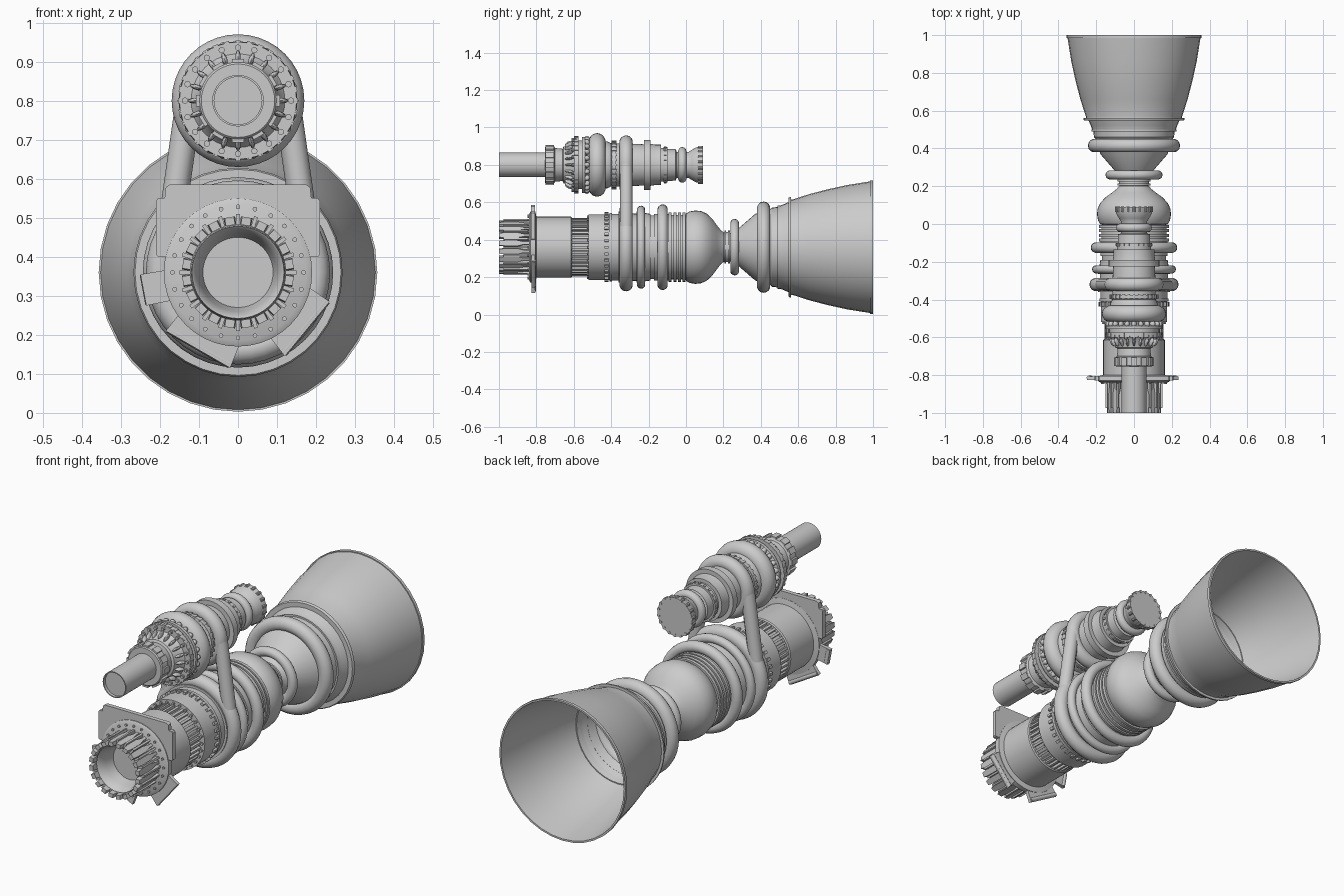
import bpy, bmesh
from math import pi, sin, cos, radians
from mathutils import Matrix

if "Cube" in bpy.data.objects:
    bpy.data.objects.remove(bpy.data.objects["Cube"])

MAIN, PUMP = 0.36, 0.80   # heights of the two axes, both run along y


def finish(name, bm, angle=35):
    bmesh.ops.remove_doubles(bm, verts=bm.verts, dist=1e-5)
    bmesh.ops.recalc_face_normals(bm, faces=bm.faces)
    me = bpy.data.meshes.new(name)
    bm.to_mesh(me)
    bm.free()
    ob = bpy.data.objects.new(name, me)
    bpy.context.collection.objects.link(ob)
    bpy.ops.object.select_all(action='DESELECT')
    ob.select_set(True)
    bpy.context.view_layer.objects.active = ob
    bpy.ops.object.shade_smooth_by_angle(angle=radians(angle))
    return ob


def lathe(name, pts, cz, n=40):
    """Revolve (y, radius) points round the axis at height cz."""
    bm = bmesh.new()
    rows = [[bm.verts.new((r * sin(2 * pi * i / n), y, cz + r * cos(2 * pi * i / n)))
             for i in range(n)] for y, r in pts]
    for a, b in zip(rows, rows[1:]):
        for i in range(n):
            j = (i + 1) % n
            bm.faces.new((a[i], a[j], b[j], b[i]))
    return finish(name, bm)


def ring(name, y, outer, tube, cz, n=40, k=14):
    """Round manifold ring with the given outer radius."""
    pts = [(y + tube * sin(2 * pi * i / k), outer - tube + tube * cos(2 * pi * i / k))
           for i in range(k + 1)]
    return lathe(name, pts, cz, n)


def around(name, n, cz, r, y, size, kind='box', tilt=0):
    """Repeat a box, ball or bolt round the axis; size = tangent, y, radial."""
    bm = bmesh.new()
    for i in range(n):
        m = (Matrix.Translation((0, 0, cz)) @ Matrix.Rotation(2 * pi * i / n, 4, 'Y')
             @ Matrix.Translation((0, y, r)) @ Matrix.Rotation(tilt, 4, 'X')
             @ Matrix.Diagonal((*size, 1)))
        if kind == 'box':
            bmesh.ops.create_cube(bm, size=1, matrix=m)
        elif kind == 'ball':
            bmesh.ops.create_uvsphere(bm, u_segments=10, v_segments=6, radius=.5, matrix=m)
        else:
            bmesh.ops.create_cone(bm, cap_ends=True, segments=10, radius1=.5, radius2=.5,
                                  depth=1, matrix=m @ Matrix.Rotation(pi / 2, 4, 'X'))
    return finish(name, bm)


def prism(bm, outline, to3d, lo, hi):
    a = [bm.verts.new(to3d(u, v, lo)) for u, v in outline]
    b = [bm.verts.new(to3d(u, v, hi)) for u, v in outline]
    bm.faces.new(a)
    bm.faces.new(b[::-1])
    for i in range(len(a)):
        j = (i + 1) % len(a)
        bm.faces.new((a[i], b[i], b[j], a[j]))


def plate(name, outline, y0, y1):
    bm = bmesh.new()
    prism(bm, outline, lambda x, z, y: (x, y, z), y0, y1)
    return finish(name, bm)


# --- Nozzle bell: outer wall, lip, inner wall back to the throat
lathe('nozzle_bell', [
    (.24, .075), (.28, .10), (.37, .178), (.45, .203), (.46, .212), (.49, .215), (.49, .224),
    (.50, .224), (.50, .222), (.548, .236), (.548, .264), (.555, .268), (.562, .268), (.562, .255),
    (.57, .255), (.66, .284), (.76, .310), (.86, .332), (.985, .352), (.985, .357),
    (1.0, .357), (1.0, .348), (.86, .327), (.76, .305), (.66, .279), (.56, .246),
    (.45, .198), (.37, .17), (.28, .09), (.22, .065), (.20, 0)], MAIN, 36)
ring('nozzle_manifold', .415, .244, .036, MAIN)
ring('throat_manifold', .26, .151, .024, MAIN)

# --- Throat and combustion chamber
lathe('throat', [(.17, .10), (.195, .078), (.205, .078), (.205, .088), (.215, .088),
                 (.215, .08), (.225, .08), (.225, .088), (.235, .088), (.235, .076), (.26, .085)], MAIN)
lathe('chamber_dome', [(-.02, .165), (-.005, .165), (0, .18), (.02, .191), (.05, .196), (.08, .193),
                       (.11, .18), (.14, .152), (.165, .118), (.185, .092), (.20, .08)], MAIN)
bands = [(-.20, .17)]
for y in (-.085, -.06, -.035, -.012):
    bands += [(y - .008, .172), (y - .008, .186), (y + .008, .186), (y + .008, .172)]
lathe('chamber_bands', bands, MAIN)

# --- Main body, front shaft to rear
lathe('main_body', [
    (-.80, 0), (-.80, .163), (-.615, .163), (-.61, .158), (-.61, .143), (-.52, .143), (-.52, .176),
    (-.41, .176), (-.41, .183), (-.395, .183), (-.395, .178), (-.36, .178), (-.36, .19),
    (-.345, .19), (-.28, .18), (-.265, .18), (-.265, .19), (-.19, .178), (-.19, .17),
    (-.17, .17), (-.17, .178), (-.09, .178)], MAIN)
around('body_ribs', 36, MAIN, .147, -.565, (.012, .09, .018))
around('body_bolts', 28, MAIN, .163, -.523, (.013, .014, .013), 'bolt')
around('collar_studs', 32, MAIN, .181, -.425, (.014, .022, .012))
ring('feed_manifold', -.32, .236, .036, MAIN)
ring('middle_manifold', -.24, .222, .022, MAIN)
ring('rear_manifold', -.125, .229, .028, MAIN)

# --- Mounting flange with shield plate and side tabs
lathe('mount_flange', [(-.84, 0), (-.84, .175), (-.832, .19), (-.805, .19), (-.80, .163)], MAIN)
around('flange_bolts', 24, MAIN, .168, -.842, (.012, .012, .012), 'bolt')
half = [(.175, .585), (.185, .578), (.188, .55), (.205, .55), (.21, .543), (.21, .405),
        (.205, .40), (.15, .40)]
plate('shield_plate', half + [(-x, z) for x, z in reversed(half)], -.828, -.806)
tabs = {'left': [(-.25, .355), (-.16, .37), (-.16, .29), (-.235, .275)],
        'lower_left': [(-.185, .21), (-.145, .26), (.01, .19), (-.02, .115)],
        'lower_right': [(.085, .19), (.12, .145), (.235, .285), (.17, .33)]}
for side, outline in tabs.items():
    plate('tab_' + side, outline, -.826, -.808)
# Rolled outer edges of the tabs
for side, (a, b) in {'left': (0, 3), 'lower_left': (0, 3), 'lower_right': (1, 2)}.items():
    o = tabs[side]
    (x0, z0), (x1, z1) = o[a], o[b]
    cu = bpy.data.curves.new('tab_roll_' + side, 'CURVE')
    cu.dimensions, cu.bevel_depth, cu.bevel_resolution = '3D', .012, 2
    cu.use_fill_caps = True
    sp = cu.splines.new('POLY')
    sp.points.add(1)
    for p, (x, z) in zip(sp.points, ((x0, z0), (x1, z1))):
        p.co = (x * .96, -.815, MAIN + (z - MAIN) * .96, 1)
    bpy.context.collection.objects.link(bpy.data.objects.new('tab_roll_' + side, cu))

# --- Open inlet with a crown of petals
lathe('inlet_throat', [(-.84, .127), (-.96, .121), (-.975, .118), (-.97, .112), (-.93, .10),
                       (-.89, .092), (-.88, .09), (-.88, 0)], MAIN)
bm = bmesh.new()
petal = [(-.012, -1), (.012, -1), (.015, -.97), (.015, -.90), (.007, -.865), (.007, -.835),
         (-.007, -.835), (-.007, -.865), (-.015, -.90), (-.015, -.97)]
for i in range(20):
    a = 2 * pi * (i + .5) / 20
    prism(bm, petal, lambda t, y, r: (t * cos(a) + r * sin(a), y, MAIN + r * cos(a) - t * sin(a)),
          .122, .143)
finish('inlet_petals', bm)
around('inlet_ribs', 20, MAIN, .136, -.905, (.010, .14, .028))

# --- Turbopump body on the upper axis
lathe('pump_inlet_pipe', [(-.74, 0), (-.985, .0), (-.985, .061), (-1, .061), (-1, .066), (-.74, .066)],
      PUMP, 32)
lathe('pump_body', [
    (-.755, .06), (-.755, .094), (-.75, .099), (-.705, .099), (-.70, .09), (-.66, .086), (-.655, .098),
    (-.62, .105), (-.60, .12), (-.60, .15), (-.585, .152), (-.575, .152), (-.575, .13),
    (-.555, .13), (-.555, .15), (-.54, .15), (-.53, .125), (-.42, .125), (-.40, .115),
    (-.395, .128), (-.375, .128), (-.375, .115), (-.28, .113), (-.225, .11), (-.225, .134),
    (-.19, .134), (-.19, .112), (-.165, .108), (-.135, .108), (-.135, .09), (-.12, .09), (-.12, .095),
    (-.10, .095), (-.10, .086), (-.055, .084), (-.05, .07), (.015, .07), (.03, .08),
    (.055, .094), (.09, .098), (.09, 0)], PUMP)
ring('pump_main_volute', -.475, .17, .045, PUMP)
ring('pump_outlet_volute', -.32, .158, .036, PUMP)
ring('pump_tail_ring', -.02, .095, .022, PUMP)

# Bolts, lugs and studs on the pump
around('pump_front_lugs', 12, PUMP, .096, -.728, (.03, .045, .022))
around('pump_slot_lugs', 20, PUMP, .112, -.625, (.014, .05, .028), 'ball', .5)
around('pump_flange_bolts', 20, PUMP, .136, -.602, (.016, .02, .016), 'bolt')
around('pump_flange_teeth', 32, PUMP, .148, -.587, (.014, .024, .012))
around('pump_beads', 24, PUMP, .138, -.53, (.028, .034, .034), 'ball')
around('pump_collar_studs', 28, PUMP, .126, -.385, (.012, .026, .01))
around('pump_band_studs', 20, PUMP, .095, -.11, (.01, .014, .008))
around('pump_tail_bolts', 18, PUMP, .094, .078, (.016, .028, .016), 'bolt')

# --- Feed pipes joining pump and main body
for side, s in (('left', -1), ('right', 1)):
    cu = bpy.data.curves.new('feed_pipe_' + side, 'CURVE')
    cu.dimensions, cu.bevel_depth, cu.bevel_resolution = '3D', .034, 4
    cu.use_fill_caps = True
    sp = cu.splines.new('POLY')
    path = [(.112, .85), (.127, .79), (.18, .42), (.19, .36)]
    sp.points.add(len(path) - 1)
    for p, (x, z) in zip(sp.points, path):
        p.co = (s * x, -.32, z, 1)
    sp.use_smooth = True
    bpy.context.collection.objects.link(bpy.data.objects.new('feed_pipe_' + side, cu))
